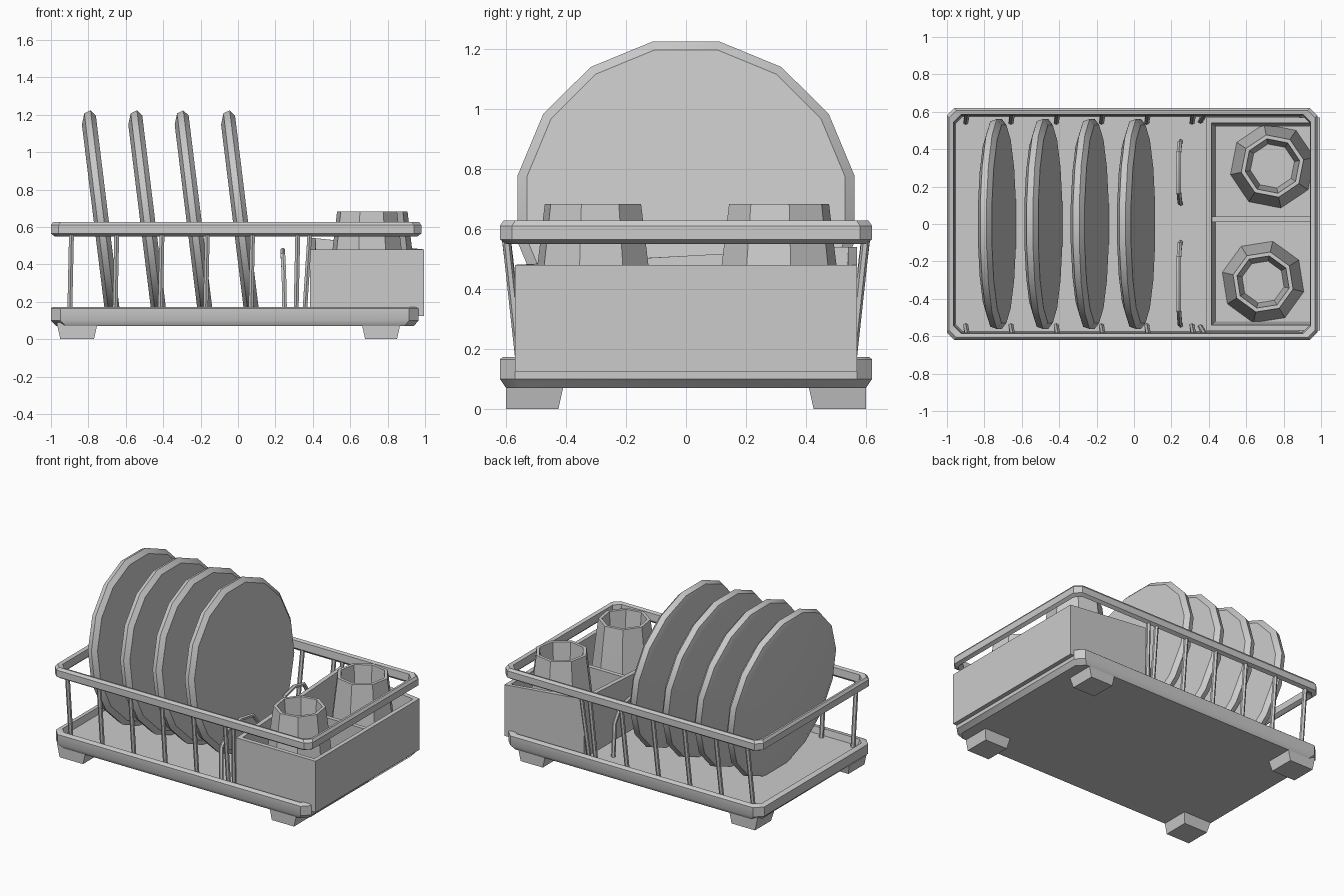
import bpy, bmesh, math
from mathutils import Vector, Matrix

if "Cube" in bpy.data.objects:
    bpy.data.objects.remove(bpy.data.objects["Cube"])

grey = bpy.data.materials.new("light grey")
grey.diffuse_color = (0.6, 0.6, 0.6, 1)
grey.use_nodes = True
grey.node_tree.nodes["Principled BSDF"].inputs["Base Color"].default_value = grey.diffuse_color


def finish(name, bm, angle=35):
    bmesh.ops.recalc_face_normals(bm, faces=bm.faces)
    me = bpy.data.meshes.new(name)
    bm.to_mesh(me)
    bm.free()
    me.materials.append(grey)
    ob = bpy.data.objects.new(name, me)
    bpy.context.collection.objects.link(ob)
    bpy.ops.object.select_all(action='DESELECT')
    bpy.context.view_layer.objects.active = ob
    ob.select_set(True)
    bpy.ops.object.shade_smooth_by_angle(angle=math.radians(angle))
    return ob


def loft(name, rings, closed=False):
    """Skin a list of equal-length point rings; cap the ends unless closed."""
    bm = bmesh.new()
    vs = [[bm.verts.new(p) for p in r] for r in rings]
    n, m = len(vs), len(vs[0])
    for i in range(n if closed else n - 1):
        a, b = vs[i], vs[(i + 1) % n]
        for j in range(m):
            k = (j + 1) % m
            bm.faces.new((a[j], a[k], b[k], b[j]))
    if not closed:
        bm.faces.new(vs[0])
        bm.faces.new(vs[-1])
    return finish(name, bm)


def rect(x0, x1, y, z, c=0.0):
    """Rectangle ring with corners cut by c."""
    pts = [(x0 + c, -y), (x1 - c, -y), (x1, -y + c), (x1, y - c),
           (x1 - c, y), (x0 + c, y), (x0, y - c), (x0, -y + c)]
    return [(px, py, z) for px, py in pts]


def rod(name, points, r, sides=6):
    """Rod with mitred joints along a path lying in a plane."""
    pts = [Vector(p) for p in points]
    rings = []
    for i, p in enumerate(pts):
        d = (pts[min(i + 1, len(pts) - 1)] - pts[max(i - 1, 0)]).normalized()
        u = d.cross(Vector((1, 0, 0))).normalized()
        v = d.cross(u)
        rings.append([p + r * (math.cos(t) * u + math.sin(t) * v)
                      for t in (2 * math.pi * k / sides for k in range(sides))])
    return loft(name, rings)


# Tray with raised rim and sunken floor
loft("tray", [rect(-0.97, 0.94, 0.60, 0.07, 0.05), rect(-1, 0.965, 0.62, 0.10, 0.05),
              rect(-1, 0.965, 0.62, 0.165, 0.05), rect(-0.99, 0.955, 0.61, 0.173, 0.05),
              rect(-0.965, 0.93, 0.585, 0.173, 0.04), rect(-0.955, 0.92, 0.575, 0.13, 0.04)])

# Feet
for x0, x1 in ((-0.95, -0.77), (0.68, 0.85)):
    for s in (-1, 1):
        rings = []
        for z, g in ((0, 0), (0.09, 0.02)):
            rings.append([(x0 - g, s * (0.425 - g), z), (x1 + g, s * (0.425 - g), z),
                          (x1 + g, s * 0.60, z), (x0 - g, s * 0.60, z)])
        loft("foot", rings)

# Top rail: closed frame, cross-section swept round the rectangle
profile = [(0.0, 0.565), (0.0, 0.61), (0.012, 0.627), (0.035, 0.62), (0.04, 0.57), (0.02, 0.55)]
loft("top_rail", [rect(-1 + d, 0.98 - d, 0.62 - d, z, 0.04) for d, z in profile], closed=True)

# Uprights between tray and rail
for i in range(6):
    x = -0.90 + 0.242 * i
    for s in (-1, 1):
        rod("upright", [(x, s * 0.545, 0.12), (x + 0.01, s * 0.60, 0.58)], 0.015)
for s in (-1, 1):
    rod("box_upright", [(0.355, s * 0.55, 0.12), (0.385, s * 0.60, 0.58)], 0.014)

# Low wire arches beside the cutlery box
for y0, y1 in ((-0.54, -0.10), (0.11, 0.44)):
    w = y1 - y0
    rod("wire_arch", [(0.25, y0, 0.12), (0.245, y0 + 0.02 * w, 0.36), (0.24, y0 + 0.18 * w, 0.45),
                      (0.24, y0 + 0.5 * w, 0.475), (0.24, y1 - 0.18 * w, 0.45),
                      (0.245, y1 - 0.02 * w, 0.36), (0.25, y1, 0.12)], 0.014)


# Open box, a little taller at the back left corner
def box_ring(g, z, rise=0.0):
    return [(0.385 + g, -0.57 + g, z), (0.995 - g, -0.57 + g, z),
            (0.995 - g, 0.57 - g, z), (0.385 + g, 0.57 - g, z + rise)]


loft("cutlery_box", [box_ring(0, 0.125), box_ring(0, 0.48, 0.06),
                     box_ring(0.03, 0.48, 0.06), box_ring(0.05, 0.18)])

# Divider between the two compartments
loft("box_divider", [[(0.40, 0.01, z), (0.98, 0.01, z), (0.98, 0.04, z), (0.40, 0.04, z)]
                     for z in (0.15, 0.475)])

# Tapered open cups
for cx, cy, r, turn in ((0.74, 0.31, 0.17, 0.2), (0.69, -0.31, 0.165, 0.55)):
    rings = []
    for rad, z in ((r + 0.06, 0.17), (r + 0.025, 0.48), (r, 0.682), (r - 0.022, 0.682), (r - 0.05, 0.36)):
        rings.append([(cx + rad * math.cos(turn + k * math.pi / 4),
                       cy + rad * math.sin(turn + k * math.pi / 4), z) for k in range(8)])
    loft("cup", rings)

# Leaning plates with chamfered edges
for i in range(4):
    mid = Matrix.Translation((-0.735 + 0.248 * i, 0, 0.665)) @ Matrix.Rotation(math.radians(-7), 4, 'Y')
    rings = []
    for h, r in ((-0.04, 0.50), (-0.02, 0.56), (0.015, 0.572), (0.04, 0.54)):
        rings.append([mid @ Vector((h, r * math.cos(t), r * math.sin(t)))
                      for t in ((k + 0.5) * math.pi / 8 for k in range(16))])
    loft("plate", rings)
